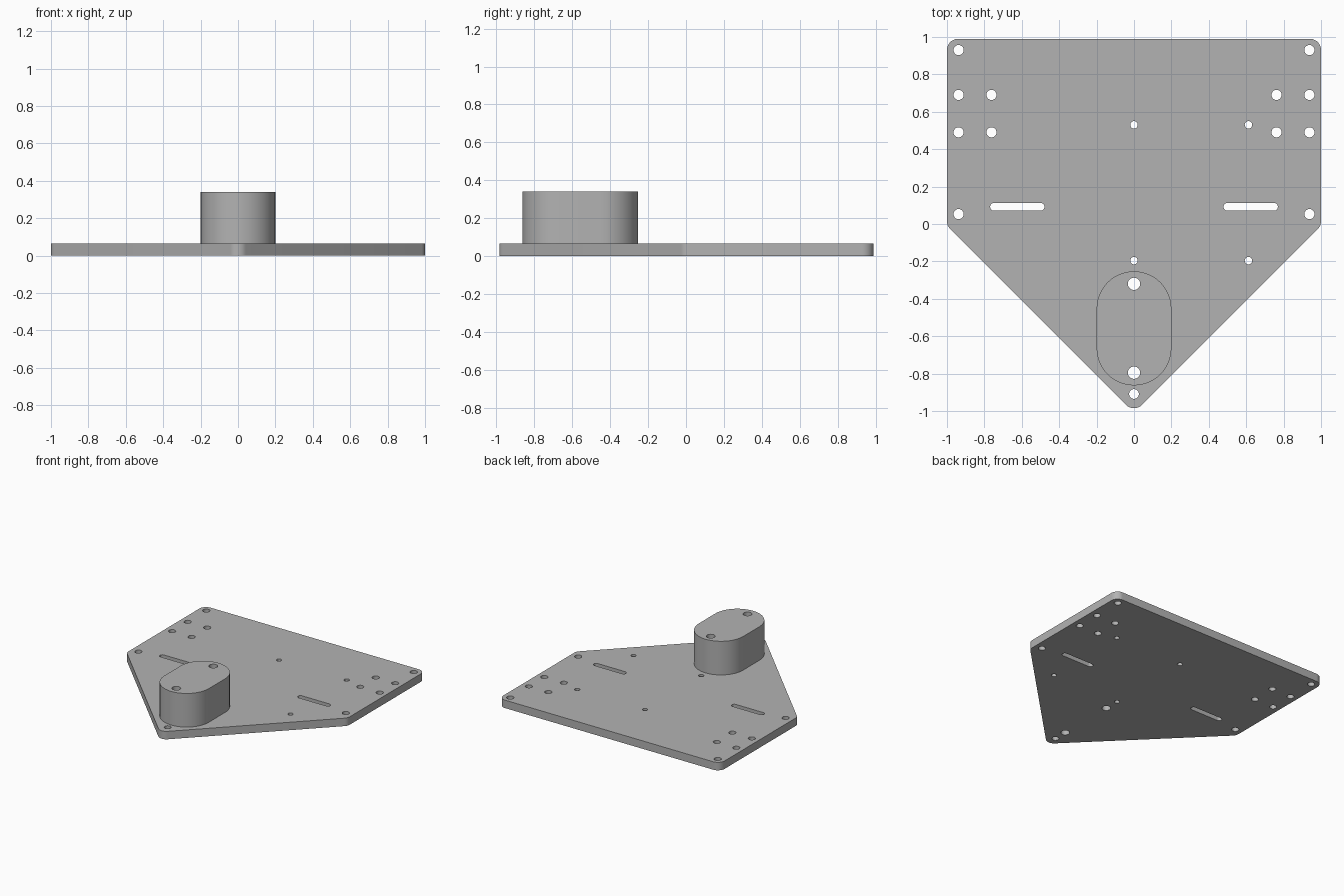
import bpy
import bmesh
from math import cos, sin, pi, atan2, tau

cube = bpy.data.objects.get("Cube")
if cube:
    bpy.data.objects.remove(cube, do_unlink=True)

grey = bpy.data.materials.new("plain grey")
grey.use_nodes = True
colour = (0.45, 0.45, 0.45, 1)
grey.diffuse_color = colour
grey.node_tree.nodes["Principled BSDF"].inputs["Base Color"].default_value = colour


def rounded_outline(centres, radius, step=pi / 24):
    """Outline around equal circles listed counter-clockwise (one gives a circle, two a slot)."""
    points, n = [], len(centres)
    if n == 1:
        x, y = centres[0]
        return [(x + radius * cos(a * tau / 32), y + radius * sin(a * tau / 32)) for a in range(32)]
    for i, (x, y) in enumerate(centres):
        px, py = centres[i - 1]
        nx, ny = centres[(i + 1) % n]
        start = atan2(y - py, x - px) - pi / 2
        sweep = (atan2(ny - y, nx - x) - pi / 2 - start) % tau
        count = max(3, round(sweep / step))
        for k in range(count + 1):
            a = start + sweep * k / count
            points.append((x + radius * cos(a), y + radius * sin(a)))
    return points


def extruded_part(name, outlines, bottom, top):
    """Filled flat shape, inner outlines become holes, extruded between two heights."""
    curve = bpy.data.curves.new(name, "CURVE")
    curve.dimensions = "2D"
    curve.fill_mode = "BOTH"
    curve.extrude = (top - bottom) / 2
    for outline in outlines:
        spline = curve.splines.new("POLY")
        spline.points.add(len(outline) - 1)
        for point, (x, y) in zip(spline.points, outline):
            point.co = (x, y, 0, 1)
        spline.use_cyclic_u = True
    obj = bpy.data.objects.new(name, curve)
    bpy.context.collection.objects.link(obj)
    bpy.ops.object.select_all(action="DESELECT")
    obj.select_set(True)
    bpy.context.view_layer.objects.active = obj
    bpy.ops.object.convert(target="MESH")
    obj = bpy.context.object
    obj.name = name
    # Weld caps to walls and move to height
    bm = bmesh.new()
    bm.from_mesh(obj.data)
    bmesh.ops.remove_doubles(bm, verts=bm.verts, dist=0.0001)
    bmesh.ops.recalc_face_normals(bm, faces=bm.faces)
    bmesh.ops.translate(bm, verts=bm.verts, vec=(0, 0, (top + bottom) / 2))
    bm.to_mesh(obj.data)
    bm.free()
    obj.data.materials.clear()
    obj.data.materials.append(grey)
    bpy.ops.object.shade_smooth_by_angle(angle=pi / 6)
    return obj


PLATE_TOP, BLOCK_TOP = 0.065, 0.34

# Bolt holes through both the block and the plate
block_holes = [rounded_outline([(0, y)], 0.033) for y in (-0.32, -0.795)]

# Five-sided plate outline with rounded corners
plate = [rounded_outline([(0, -0.925), (0.94, 0.015), (0.94, 0.93), (-0.94, 0.93), (-0.94, 0.015)], 0.06)]
plate += block_holes

# Mirrored mounting holes and slots
for side in (-1, 1):
    for x, y in [(0.938, 0.93), (0.938, 0.69), (0.762, 0.69), (0.938, 0.49), (0.762, 0.49), (0.938, 0.053)]:
        plate.append(rounded_outline([(side * x, y)], 0.027))
    plate.append(rounded_outline([(side * 0.5, 0.092), (side * 0.748, 0.092)], 0.021))

# Nose hole and the four small board holes
plate.append(rounded_outline([(0, -0.909)], 0.026))
for x in (0, 0.612):
    for y in (0.53, -0.196):
        plate.append(rounded_outline([(x, y)], 0.02))

extruded_part("base_plate", plate, 0, PLATE_TOP)

# Raised block with round ends
block = [rounded_outline([(0, -0.663), (0, -0.453)], 0.2)] + block_holes
extruded_part("raised_block", block, PLATE_TOP, BLOCK_TOP)
